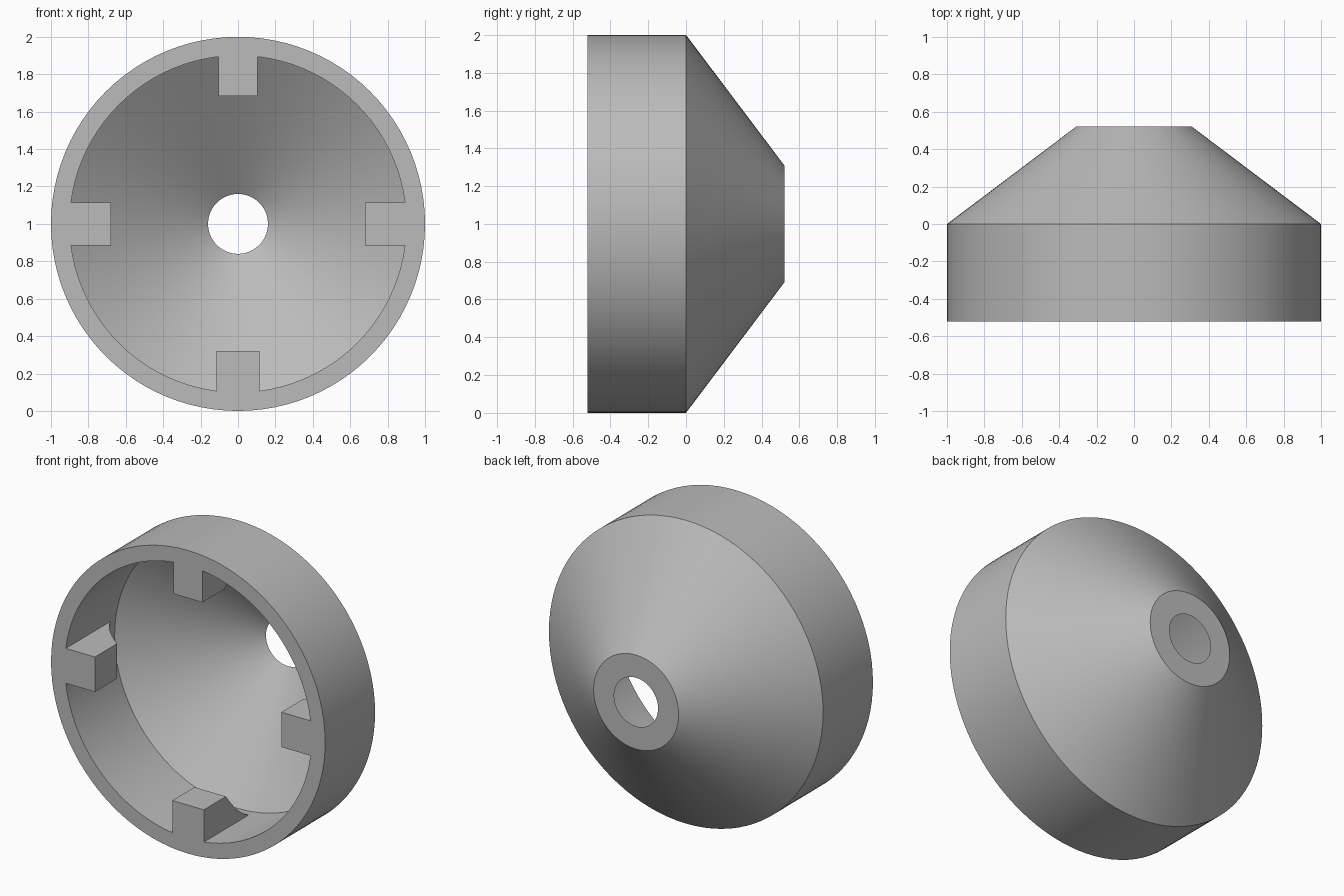
import bpy, bmesh, math
from mathutils import Matrix, Vector

cube = bpy.data.objects.get("Cube")
if cube:
    bpy.data.objects.remove(cube, do_unlink=True)

GREY = (0.5, 0.5, 0.5, 1)
grey = bpy.data.materials.new("plain grey")
grey.use_nodes = True
grey.diffuse_color = GREY
grey.node_tree.nodes["Principled BSDF"].inputs["Base Color"].default_value = GREY

AXIS = Vector((0, 0, 1))  # centre of the cup; its axis runs along y
SIDES = 96


def finish(name, bm):
    bmesh.ops.recalc_face_normals(bm, faces=bm.faces)
    mesh = bpy.data.meshes.new(name)
    bm.to_mesh(mesh)
    bm.free()
    mesh.materials.append(grey)
    obj = bpy.data.objects.new(name, mesh)
    bpy.context.collection.objects.link(obj)
    return obj


def revolve(name, profile):
    """Turn a closed (radius, y) profile around the cup axis."""
    bm = bmesh.new()
    rings = []
    for i in range(SIDES):
        a = math.tau * i / SIDES
        rings.append([bm.verts.new(AXIS + Vector((r * math.sin(a), y, r * math.cos(a))))
                      for r, y in profile])
    n = len(profile)
    for i in range(SIDES):
        a, b = rings[i], rings[(i + 1) % SIDES]
        for j in range(n):
            k = (j + 1) % n
            bm.faces.new((a[j], a[k], b[k], b[j]))
    return finish(name, bm)


def lug(name, angle, half_width, inner):
    """Block on the inner wall with a concave run-out towards the back."""
    wall, start, end = 0.9, -0.29, -0.02
    profile = [(0.95, -0.52), (inner, -0.52)]
    for i in range(9):
        t = i / 8
        profile.append((inner + (wall - inner) * (1 - (1 - t) ** 1.6),
                        start + (end - start) * t))
    profile.append((0.95, end))
    bm = bmesh.new()
    face = bm.faces.new([bm.verts.new((-half_width, y, r)) for r, y in profile])
    side = bmesh.ops.extrude_face_region(bm, geom=[face])["geom"]
    moved = [v for v in side if isinstance(v, bmesh.types.BMVert)]
    bmesh.ops.translate(bm, verts=moved, vec=(2 * half_width, 0, 0))
    bm.transform(Matrix.Translation(AXIS) @ Matrix.Rotation(angle, 4, 'Y'))
    return finish(name, bm)


# Hollow cup: straight rim, conical back with a centre hole
cup = revolve("conical_cup", [(1, -0.52), (1, 0), (0.31, 0.52),
                              (0.16, 0.52), (0.9, 0), (0.9, -0.52)])

# Four inner lugs; the top one is slightly narrower
lugs = [lug("top_lug", 0, 0.105, 0.685),
        lug("left_lug", math.pi / 2, 0.115, 0.68),
        lug("bottom_lug", math.pi, 0.115, 0.68),
        lug("right_lug", -math.pi / 2, 0.115, 0.68)]

# Fuse the lugs into the cup
bpy.ops.object.select_all(action='DESELECT')
bpy.context.view_layer.objects.active = cup
cup.select_set(True)
for part in lugs:
    mod = cup.modifiers.new("fuse", 'BOOLEAN')
    mod.operation = 'UNION'
    mod.solver = 'EXACT'
    mod.object = part
    bpy.ops.object.modifier_apply(modifier=mod.name)
    bpy.data.objects.remove(part, do_unlink=True)

bpy.ops.object.shade_smooth_by_angle(angle=math.radians(25))
